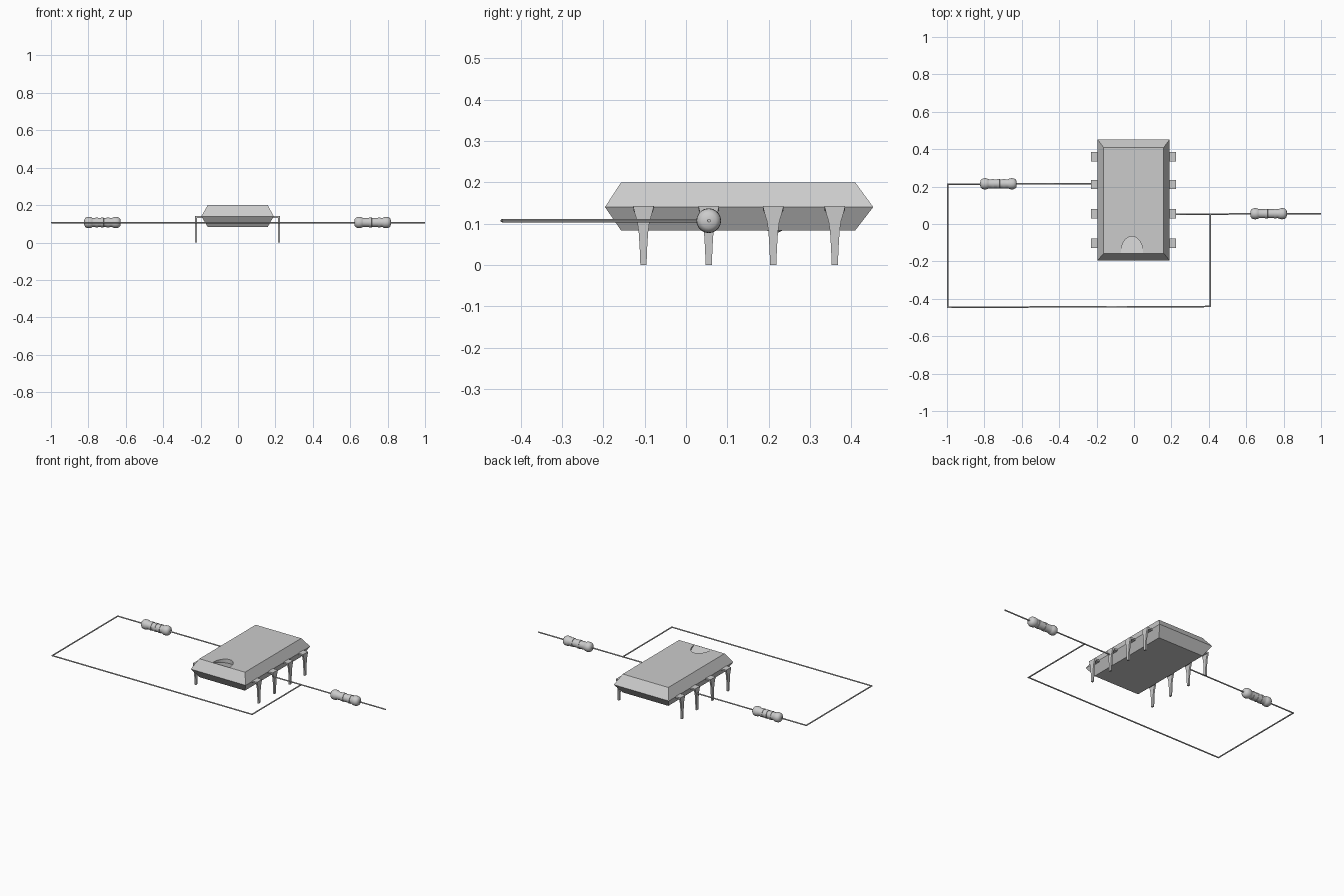
import bpy, bmesh, math
from mathutils import Vector

if "Cube" in bpy.data.objects:
    bpy.data.objects.remove(bpy.data.objects["Cube"])

WIRE_Z = 0.107
WIRE_R = 0.004


def add_mesh(name, verts, faces, smooth=False):
    mesh = bpy.data.meshes.new(name)
    mesh.from_pydata(verts, [], faces)
    bm = bmesh.new()
    bm.from_mesh(mesh)
    bmesh.ops.recalc_face_normals(bm, faces=bm.faces)
    bm.to_mesh(mesh)
    bm.free()
    obj = bpy.data.objects.new(name, mesh)
    bpy.context.collection.objects.link(obj)
    if smooth:
        bpy.ops.object.select_all(action='DESELECT')
        obj.select_set(True)
        bpy.context.view_layer.objects.active = obj
        bpy.ops.object.shade_smooth_by_angle(angle=math.radians(40))
    return obj


def loft(name, rings, smooth=False):
    """Skin a stack of equal closed rings and cap both ends."""
    n = len(rings[0])
    verts = [p for ring in rings for p in ring]
    faces = [(k * n + i, k * n + (i + 1) % n, (k + 1) * n + (i + 1) % n, (k + 1) * n + i)
             for k in range(len(rings) - 1) for i in range(n)]
    faces += [tuple(range(n))[::-1], tuple(range((len(rings) - 1) * n, len(rings) * n))]
    return add_mesh(name, verts, faces, smooth)


def rect(x0, x1, y0, y1, z):
    return [(x0, y0, z), (x1, y0, z), (x1, y1, z), (x0, y1, z)]


# Chip body: two tapered halves meeting at the lead plane
body = loft("chip_body", [
    rect(-0.162, 0.159, -0.157, 0.409, 0.083),
    rect(-0.196, 0.191, -0.196, 0.453, 0.14),
    rect(-0.162, 0.159, -0.157, 0.409, 0.2)])

# Arched orientation notch, floor sloping down from the front edge
arch = [(-0.011 + 0.06 * math.cos(math.pi * i / 16),
         -0.156 + 0.09 * math.sin(math.pi * i / 16)) for i in range(17)]
cutter = loft("notch_cutter", [
    [(x, y, 0.199 - 0.28 * (y + 0.156)) for x, y in arch],
    [(x, y, 0.23) for x, y in arch]])
cutter.hide_render = True
cutter.hide_viewport = True
cut = body.modifiers.new("notch", 'BOOLEAN')
cut.operation = 'DIFFERENCE'
cut.object = cutter
cut.solver = 'EXACT'

# Bent leads: flat shoulder into the body, blade tapering to the tip
HALF_WIDTHS = [(0.142, 0.025), (0.125, 0.021), (0.105, 0.015),
               (0.08, 0.0115), (0.04, 0.009), (0.0, 0.0075)]


def lead(name, side, y):
    outer, inner = 0.0265 + 0.2, 0.2165
    cx = -0.0025
    def X(v):
        return cx + side * v
    rings = [[(X(0.15), y - 0.025, 0.132), (X(0.15), y + 0.025, 0.132),
              (X(0.15), y + 0.025, 0.142), (X(0.15), y - 0.025, 0.142)],
             [(X(inner), y - 0.024, 0.132), (X(inner), y + 0.024, 0.132),
              (X(outer), y + 0.025, 0.142), (X(outer), y - 0.025, 0.142)]]
    for z, w in HALF_WIDTHS[1:]:
        rings.append([(X(inner), y - w, z), (X(inner), y + w, z),
                      (X(outer), y + w, z), (X(outer), y - w, z)])
    return loft(name, rings)


for i, y in enumerate((-0.103, 0.055, 0.211, 0.36)):
    lead(f"lead_right_{i + 1}", 1, y)
    lead(f"lead_left_{i + 1}", -1, y)


# Resistors: lathed dog-bone with raised colour bands
def resistor(name, x, y, bands):
    prof = [(-0.098, 0.004), (-0.096, 0.018), (-0.09, 0.025), (-0.082, 0.029), (-0.07, 0.03),
            (-0.06, 0.0285), (-0.054, 0.025), (-0.05, 0.024)]
    for b in bands:
        prof += [(b - 0.0075, 0.024), (b - 0.007, 0.0262), (b + 0.007, 0.0262), (b + 0.0075, 0.024)]
    prof += [(-u, r) for u, r in reversed(prof[:8])]
    rings = [[(x + u, y + r * math.cos(math.tau * k / 20), WIRE_Z + r * math.sin(math.tau * k / 20))
              for k in range(20)] for u, r in prof]
    return loft(name, rings, smooth=True)


resistor("feedback_resistor", -0.725, 0.215, (-0.03, 0.0, 0.03))
resistor("input_resistor", 0.72, 0.055, (-0.012, 0.035))


# Wires: mitred round tube along a flat path
def wire(name, pts):
    pts = [Vector((x, y, WIRE_Z)) for x, y in pts]
    up = Vector((0, 0, 1))
    rings = []
    for i, p in enumerate(pts):
        a = (p - pts[i - 1]).normalized() if i else (pts[1] - p).normalized()
        b = (pts[i + 1] - p).normalized() if i < len(pts) - 1 else a
        side = (a + b).normalized().cross(up)
        side /= max(0.3, side.dot(a.cross(up)))
        rings.append([p + (side * math.cos(t) + up * math.sin(t)) * WIRE_R
                      for t in (math.tau * k / 8 for k in range(8))])
    return loft(name, rings, smooth=True)


wire("input_wire", [(0.222, 0.052), (1.0, 0.056)])
wire("feedback_wire", [(-0.222, 0.216), (-0.996, 0.213), (-0.996, -0.445),
                       (0.408, -0.441), (0.408, 0.053)])
